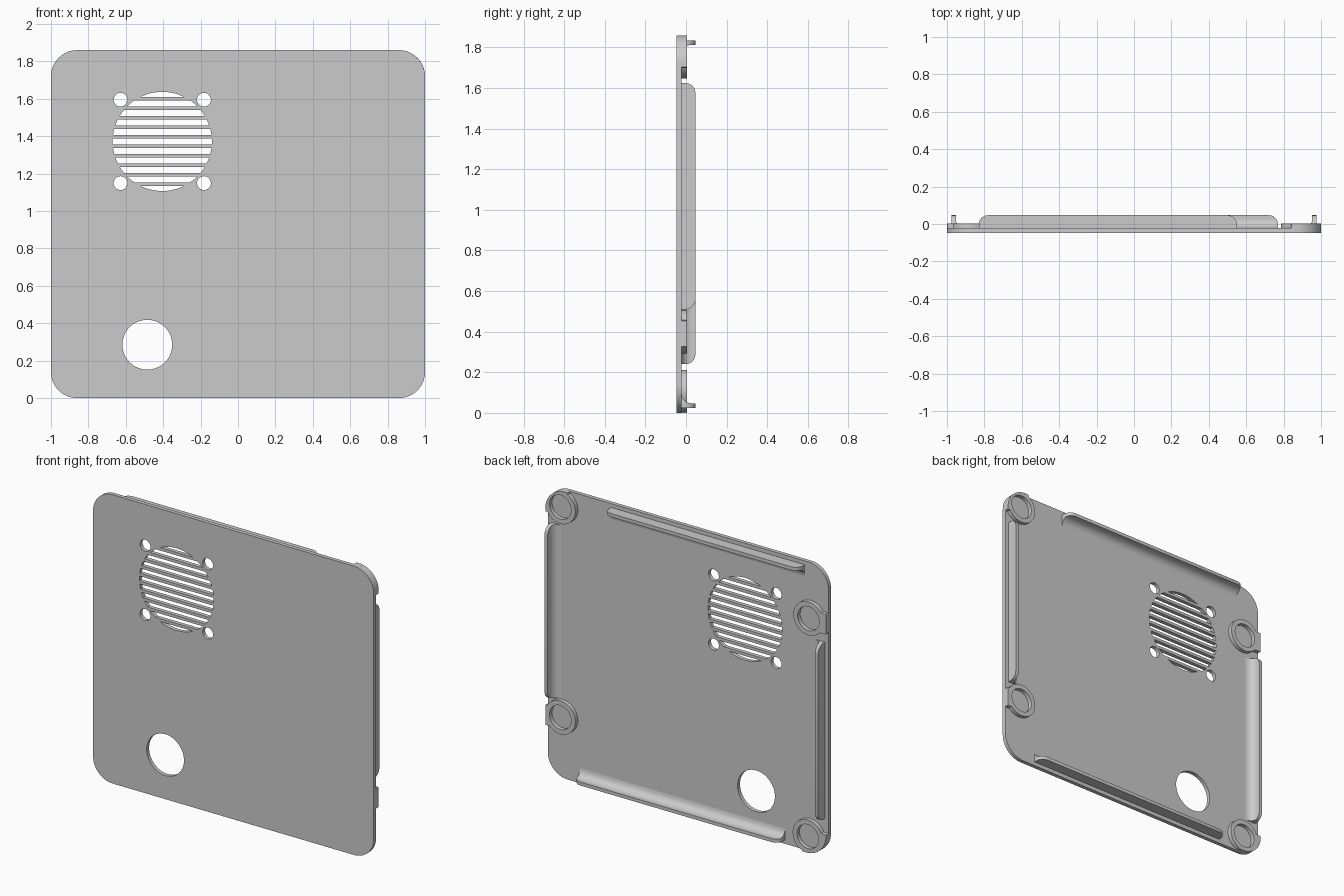
import bpy, bmesh
from math import sin, cos, pi, sqrt, asin, hypot
from mathutils import Matrix, Vector

W, H, CORNER = 1.0, 1.86, 0.14               # half width, height, corner radius
FRONT, BACK, PAD_TOP, LIP_TOP = -0.047, -0.022, 0.004, 0.047

if "Cube" in bpy.data.objects:
    bpy.data.objects.remove(bpy.data.objects["Cube"], do_unlink=True)

gray = bpy.data.materials.new("plain gray")
gray.use_nodes = True
gray.diffuse_color = (0.6, 0.6, 0.6, 1)
gray.node_tree.nodes["Principled BSDF"].inputs["Base Color"].default_value = (0.6, 0.6, 0.6, 1)


def activate(obj):
    bpy.ops.object.select_all(action='DESELECT')
    obj.select_set(True)
    bpy.context.view_layer.objects.active = obj


def finish(obj):
    obj.data.materials.clear()
    obj.data.materials.append(gray)
    activate(obj)
    bpy.ops.object.shade_smooth_by_angle(angle=0.5)


def arc(cx, cz, r, a0, a1, n):
    return [(cx + r * cos(a0 + (a1 - a0) * i / n), cz + r * sin(a0 + (a1 - a0) * i / n))
            for i in range(n + 1)]


def circle(cx, cz, r, n=48):
    return arc(cx, cz, r, 0, 2 * pi, n)[:-1]


def rounded_panel():
    points = []
    x, low, high = W - CORNER, CORNER, H - CORNER
    for i, (cx, cz) in enumerate([(x, high), (-x, high), (-x, low), (x, low)]):
        points += arc(cx, cz, CORNER, i * pi / 2, (i + 1) * pi / 2, 16)
    return points


def in_panel(x, z):
    dx = max(abs(x) - W + CORNER, 0)
    dz = max(abs(z - H / 2) - H / 2 + CORNER, 0)
    return hypot(dx, dz) <= CORNER


def slab(name, loops, y0, y1):
    """Extrude a flat outline (with holes) drawn in x-z from y0 to y1."""
    curve = bpy.data.curves.new(name, 'CURVE')
    curve.dimensions, curve.fill_mode = '2D', 'BOTH'
    curve.extrude = (y1 - y0) / 2
    for loop in loops:
        spline = curve.splines.new('POLY')
        spline.points.add(len(loop) - 1)
        for p, (x, z) in zip(spline.points, loop):
            p.co = (x, z, 0, 1)
        spline.use_cyclic_u = True
    obj = bpy.data.objects.new(name, curve)
    bpy.context.collection.objects.link(obj)
    activate(obj)
    bpy.ops.object.convert(target='MESH')
    obj = bpy.context.object
    mesh = obj.data
    mesh.transform(Matrix.Translation((0, (y0 + y1) / 2, 0)) @ Matrix.Rotation(pi / 2, 4, 'X'))
    bm = bmesh.new()
    bm.from_mesh(mesh)
    bmesh.ops.remove_doubles(bm, verts=bm.verts, dist=1e-5)
    bmesh.ops.recalc_face_normals(bm, faces=bm.faces)
    bm.to_mesh(mesh)
    bm.free()
    finish(obj)


# Panel with cable hole, fan grille and screw holes
holes = [circle(-0.485, 0.285, 0.133, 64)]
fan_x, fan_z, fan_r = -0.405, 1.372, 0.265
for sx in (-1, 1):
    for sz in (-1, 1):
        holes.append(circle(fan_x + sx * 0.223, fan_z + sz * 0.223, 0.037, 32))
pitch, slot = 0.0508, 0.032
for i in range(-5, 6):
    low = max(i * pitch - slot / 2, -fan_r)
    high = min(i * pitch + slot / 2, fan_r)
    side = arc(fan_x, fan_z, fan_r, asin(low / fan_r), asin(high / fan_r), 8)
    loop = side + [(2 * fan_x - x, z) for x, z in reversed(side)]
    holes.append([p for k, p in enumerate(loop)
                  if (Vector(p) - Vector(loop[k - 1])).length > 1e-4])
slab("panel", [rounded_panel()] + holes, FRONT, BACK)


# Round magnet seats, each tied to the panel edge by a tab
def magnet_seat(name, x, z, tab):
    x0, x1, z0, z1 = tab

    def inside(px, pz):
        on_tab = x0 <= px <= x1 and z0 <= pz <= z1
        return in_panel(px, pz) and (on_tab or hypot(px - x, pz - z) <= 0.107)

    outline = []
    for i in range(180):
        a = 2 * pi * i / 180
        near, far = 0, 0.4
        for _ in range(20):
            mid = (near + far) / 2
            if inside(x + mid * cos(a), z + mid * sin(a)):
                near = mid
            else:
                far = mid
        outline.append((x + near * cos(a), z + near * sin(a)))
    slab(name, [outline, circle(x, z, 0.077)], BACK, PAD_TOP)


magnet_seat("upper_left_seat", 0.893, 1.755, (0.84, W, 1.70, H))
magnet_seat("lower_left_seat", 0.893, 0.40, (0.89, W, 0.325, 0.455))
magnet_seat("upper_right_seat", -0.875, 1.51, (-W, -0.87, 1.44, 1.57))
magnet_seat("lower_right_seat", -0.87, 0.105, (-W, -0.83, 0, 0.15))


# Edge lips: thin walls with an inner fillet and rounded ends
def lip(name, start, end, place):
    height, r, inset, thick, steps = LIP_TOP - BACK, 0.05, 0.025, 0.022, 24
    bm = bmesh.new()
    rows = []
    for i in range(steps + 1):
        h = height * i / steps
        f = max(r - h, 0)
        inner = inset + thick + r - sqrt(r * r - f * f)
        u = max(h - height + r, 0)
        e = r - sqrt(max(r * r - u * u, 0))
        ring = [(start + e, inset), (end - e, inset), (end - e, inner), (start + e, inner)]
        rows.append([])
        for along, depth in ring:
            x, z = place(along, depth)
            rows[-1].append(bm.verts.new((x, BACK + h, z)))
    for a, b in zip(rows, rows[1:]):
        for k in range(4):
            bm.faces.new((a[k], a[(k + 1) % 4], b[(k + 1) % 4], b[k]))
    bm.faces.new(rows[0])
    bm.faces.new(rows[-1])
    bmesh.ops.recalc_face_normals(bm, faces=bm.faces)
    mesh = bpy.data.meshes.new(name)
    bm.to_mesh(mesh)
    bm.free()
    obj = bpy.data.objects.new(name, mesh)
    bpy.context.collection.objects.link(obj)
    finish(obj)


lip("left_lip", 0.51, 1.625, lambda s, d: (W - d, s))
lip("right_lip", 0.24, 1.375, lambda s, d: (d - W, s))
lip("top_lip", -0.83, 0.55, lambda s, d: (s, H - d))
lip("bottom_lip", -0.69, 0.77, lambda s, d: (s, d))
